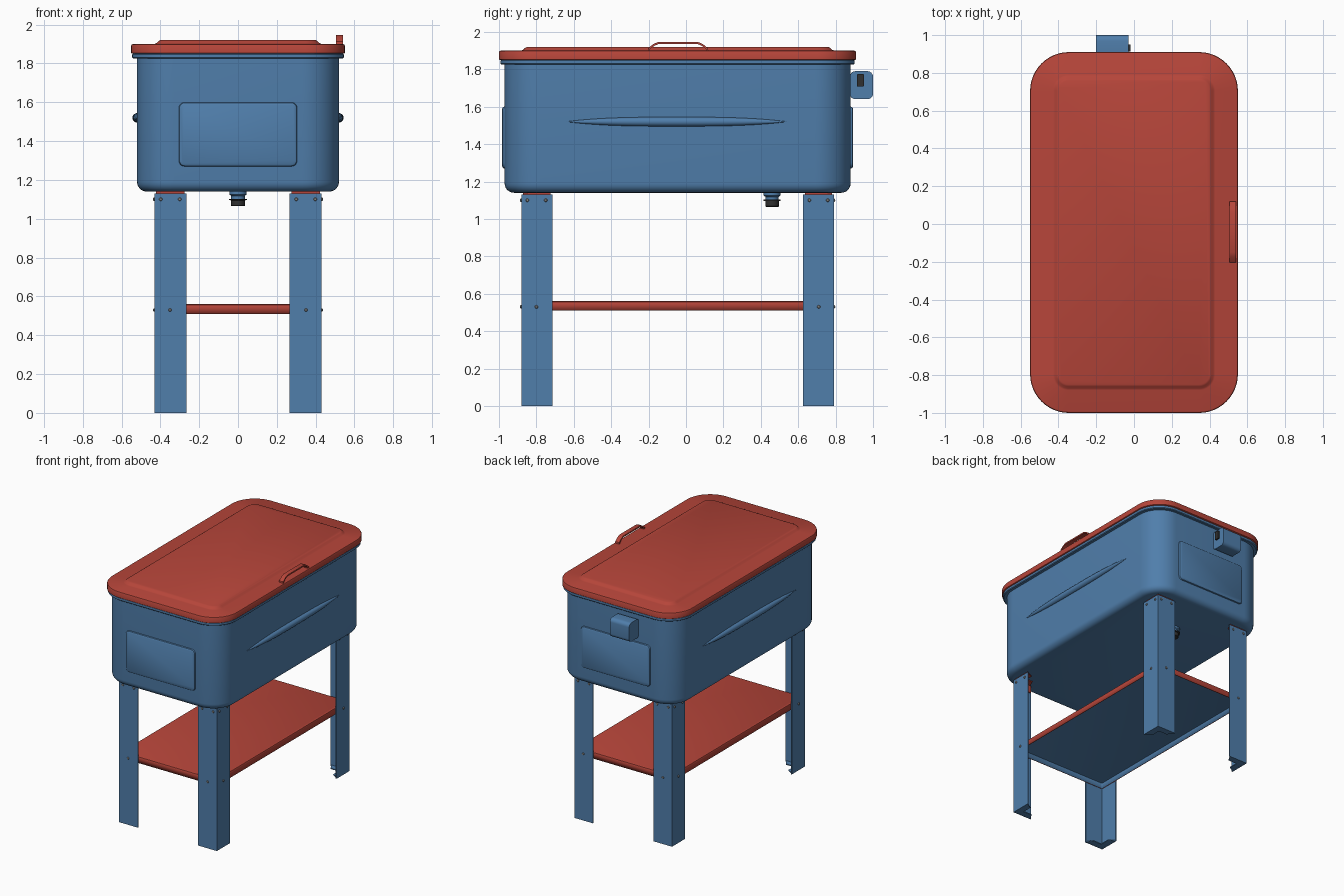
import bpy, bmesh
from math import radians, sin, cos, pi
from mathutils import Matrix, Vector

if "Cube" in bpy.data.objects:
    bpy.data.objects.remove(bpy.data.objects["Cube"])

CY = -0.045  # centre of the tub along y


def material(name, col):
    m = bpy.data.materials.new(name)
    m.diffuse_color = (*col, 1)
    m.use_nodes = True
    m.node_tree.nodes["Principled BSDF"].inputs["Base Color"].default_value = m.diffuse_color
    return m


BLUE = material("blue_paint", (0.08, 0.21, 0.41))
RED = material("red_paint", (0.47, 0.06, 0.042))
DARK = material("dark_plastic", (0.03, 0.03, 0.03))
STEEL = material("bolt_steel", (0.25, 0.25, 0.25))


def place(pos, axis=(0, 0, 1)):
    """Local z points along axis, local y stays upright."""
    rot = Matrix() if axis == (0, 0, 1) else Vector(axis).to_track_quat('Z', 'Y').to_matrix().to_4x4()
    return Matrix.Translation(pos) @ rot


def finish(name, bm, mat, M):
    bmesh.ops.remove_doubles(bm, verts=bm.verts, dist=1e-5)
    bmesh.ops.transform(bm, matrix=M, verts=bm.verts)
    bmesh.ops.recalc_face_normals(bm, faces=bm.faces)
    me = bpy.data.meshes.new(name)
    bm.to_mesh(me)
    bm.free()
    me.materials.append(mat)
    me.shade_smooth()
    me.set_sharp_from_angle(angle=radians(32))
    ob = bpy.data.objects.new(name, me)
    bpy.context.collection.objects.link(ob)
    return ob


def loft(name, rings, mat, M, seg=8, cap_start=True):
    """Skin a stack of rounded rectangles (half x, half y, corner radius, z)."""
    bm = bmesh.new()
    loops = []
    for hx, hy, r, z in rings:
        loop = []
        for k, (sx, sy) in enumerate(((1, 1), (-1, 1), (-1, -1), (1, -1))):
            for i in range(seg + 1):
                a = (k + i / seg) * pi / 2
                loop.append(bm.verts.new((sx * (hx - r) + r * cos(a), sy * (hy - r) + r * sin(a), z)))
        loops.append(loop)
    n = len(loops[0])
    for a, b in zip(loops, loops[1:]):
        for i in range(n):
            j = (i + 1) % n
            bm.faces.new((a[i], a[j], b[j], b[i]))
    if cap_start:
        bm.faces.new(loops[0][::-1])
    bm.faces.new(loops[-1])
    return finish(name, bm, mat, M)


def prism(name, pts, lo, hi, mat, M):
    """Extrude a flat outline along local z."""
    bm = bmesh.new()
    a = [bm.verts.new((x, y, lo)) for x, y in pts]
    b = [bm.verts.new((x, y, hi)) for x, y in pts]
    bm.faces.new(a)
    bm.faces.new(b)
    for i in range(len(pts)):
        j = (i + 1) % len(pts)
        bm.faces.new((a[i], a[j], b[j], b[i]))
    return finish(name, bm, mat, M)


def disc(r, z):
    return (r, r, r, z)


centre = place((0, CY, 0))

# Tub: rounded floor edge, straight walls, rolled rim, hollow inside
rings = []
for i in range(7):
    a = i / 6 * pi / 2
    d = 0.05 * (1 - sin(a))
    rings.append((0.52 - d, 0.925 - d, 0.19 - d, 1.14 + 0.05 * (1 - cos(a))))
rings += [(0.52, 0.925, 0.19, 1.826), (0.54, 0.942, 0.2, 1.826), (0.545, 0.947, 0.2, 1.831),
          (0.545, 0.947, 0.2, 1.847), (0.54, 0.942, 0.2, 1.851),
          (0.50, 0.905, 0.17, 1.851), (0.50, 0.905, 0.17, 1.17)]
loft("tub", rings, BLUE, centre, seg=12)

# Lid with raised centre panel
loft("lid", [(0.545, 0.95, 0.2, 1.85), (0.55, 0.955, 0.205, 1.853), (0.55, 0.955, 0.205, 1.892),
             (0.547, 0.952, 0.202, 1.897), (0.54, 0.945, 0.195, 1.90),
             (0.43, 0.835, 0.085, 1.901), (0.42, 0.825, 0.075, 1.905),
             (0.41, 0.815, 0.065, 1.915), (0.40, 0.805, 0.055, 1.92)],
     RED, centre, seg=12)

# Lid handle strip
outer = [(-0.205, 1.895), (-0.203, 1.912), (-0.175, 1.935), (-0.15, 1.946),
         (0.065, 1.946), (0.09, 1.935), (0.118, 1.912), (0.12, 1.895)]
inner = [(-0.193, 1.895), (-0.192, 1.908), (-0.169, 1.926), (-0.147, 1.935),
         (0.062, 1.935), (0.084, 1.926), (0.107, 1.908), (0.108, 1.895)]
prism("lid_handle", outer + inner[::-1], 0.505, 0.54, RED, place((0, 0, 0), (1, 0, 0)))

# Embossed end panels
for name, y, s in (("front_panel", -0.968, -1), ("back_panel", 0.878, 1)):
    loft(name, [(0.305, 0.165, 0.03, -0.01), (0.305, 0.165, 0.03, 0.004), (0.302, 0.162, 0.028, 0.011),
                (0.293, 0.153, 0.022, 0.016)], BLUE, place((0, y, 1.435), (0, s, 0)), seg=5)

# Tapered ridges pressed into the long sides
rings = []
for i in range(33):
    t = -1 + i / 16
    h = 0.001 + 0.024 * (1 - abs(t) ** 3)
    rings.append((h, h, h, 0.59 * t))
for name, s in (("right_ridge", 1), ("left_ridge", -1)):
    loft(name, rings, BLUE, place((s * 0.519, -0.05, 1.52), (0, 1, 0)), seg=4)

# Bottle opener housing and its dark opening tab
loft("opener_box", [(0.062, 0.075, 0.03, -0.085), (0.062, 0.075, 0.03, 0.085)], BLUE,
     place((-0.115, 0.938, 1.715), (1, 0, 0)), seg=6)
loft("opener_tab", [(0.019, 0.033, 0.004, -0.01), (0.019, 0.033, 0.004, 0.012)], DARK,
     place((-0.03, 0.932, 1.741), (1, 0, 0)), seg=2)

# Drain: flange, neck and cap
drain = place((0, 0.46, 0))
loft("drain_flange", [disc(0.045, 1.145), disc(0.045, 1.125), disc(0.035, 1.118), disc(0.035, 1.095)], BLUE, drain)
loft("drain_cap", [disc(0.046, 1.103), disc(0.046, 1.097), disc(0.036, 1.095), disc(0.036, 1.068),
                   disc(0.033, 1.065)], DARK, drain)

# Shelf: folded tray, red outside and blue underneath
shelf = loft("shelf", [(0.42, 0.825, 0.012, 0.51), (0.42, 0.825, 0.012, 0.55), (0.417, 0.822, 0.011, 0.557),
                       (0.41, 0.815, 0.01, 0.56)], RED, centre, seg=3, cap_start=False)
shelf.data.materials.append(BLUE)
mod = shelf.modifiers.new("sheet", 'SOLIDIFY')
mod.thickness = 0.005
mod.offset = -1
mod.material_offset = 1


def angle_outline(w, t, o=0, mitre=0):
    """L outline measured inward from a corner."""
    return [(o, o), (w, o), (w - mitre, o + t), (o + t, o + t), (o + t, w - mitre), (o, w)]


# Legs: angle profile with foot lips, top bracket and bolts at each corner
for fy, sy in (("front", 1), ("back", -1)):
    for fx, sx in (("left", 1), ("right", -1)):
        cx, cy = -0.43 * sx, CY - 0.835 * sy
        tag = f"{fy}_{fx}"
        M = place((cx, cy, 0)) @ Matrix.Diagonal((sx, sy, 1, 1))
        prism(tag + "_leg", angle_outline(0.165, 0.008), 0, 1.13, BLUE, M)
        prism(tag + "_foot", angle_outline(0.16, 0.05, 0.004, 0.03), 0.0005, 0.008, BLUE, M)
        prism(tag + "_bracket", angle_outline(0.155, 0.007, 0.0082), 1.075, 1.135, RED, M)
        prism(tag + "_bracket_top", angle_outline(0.155, 0.06, 0.0082, 0.03), 1.133, 1.142, RED, M)
        for u, z in ((0.032, 1.10), (0.13, 1.10), (0.08, 0.53)):
            for pos, axis in (((cx + sx * u, cy, z), (0, -sy, 0)), ((cx, cy + sy * u, z), (-sx, 0, 0))):
                loft(tag + "_bolt", [disc(0.009, -0.002), disc(0.009, 0.003), disc(0.006, 0.007), disc(0.002, 0.008)],
                     STEEL, place(pos, axis), seg=3)
